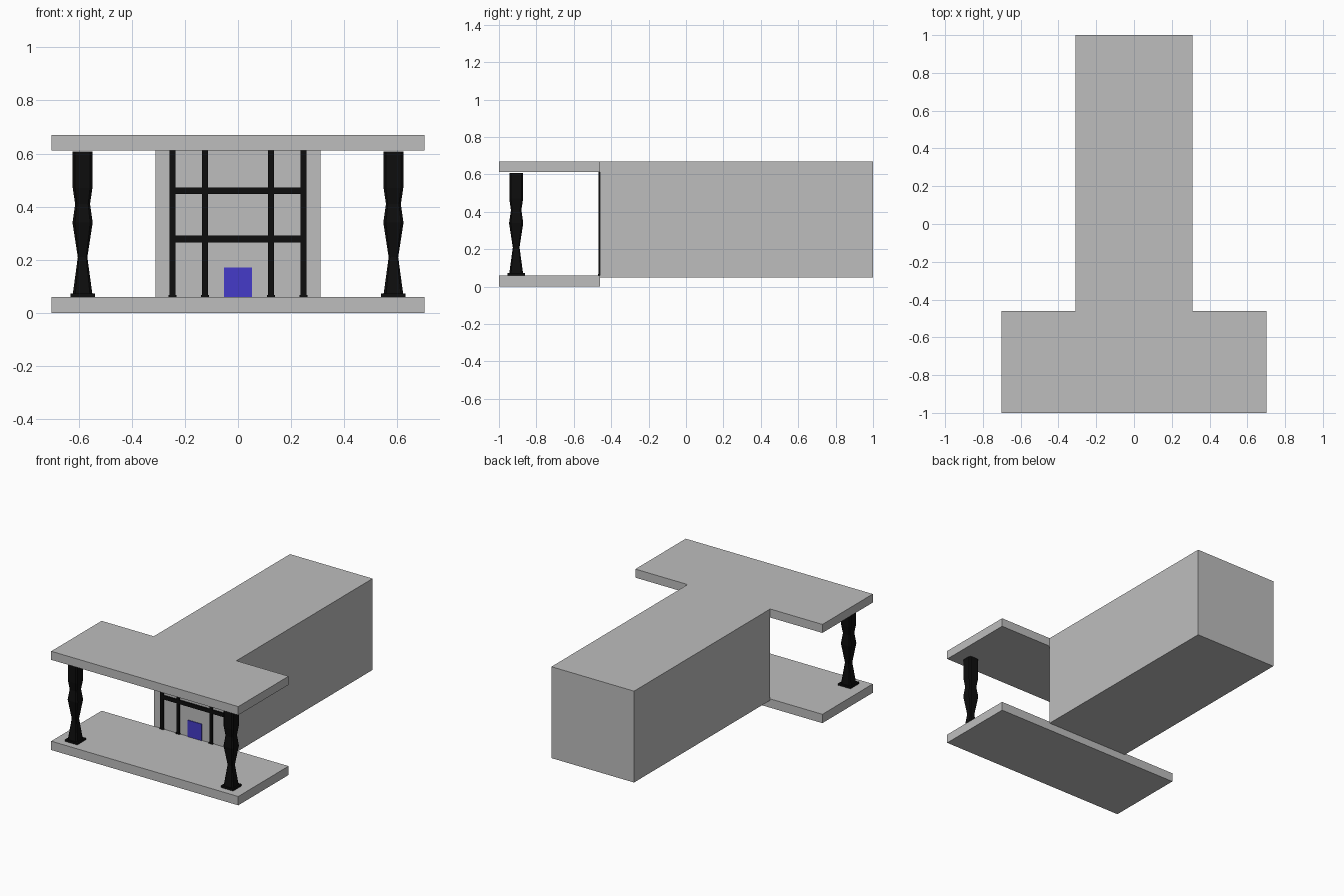
import bpy
import bmesh

cube = bpy.data.objects.get("Cube")
if cube:
    bpy.data.objects.remove(cube, do_unlink=True)


def material(name, rgb):
    mat = bpy.data.materials.new(name)
    mat.use_nodes = True
    mat.diffuse_color = (*rgb, 1)
    mat.node_tree.nodes["Principled BSDF"].inputs["Base Color"].default_value = (*rgb, 1)
    return mat


STONE = material("grey stone", (0.515, 0.515, 0.515))
BLACK = material("black iron", (0.004, 0.004, 0.004))
BLUE = material("blue door paint", (0.06, 0.044, 0.578))


def finish(name, bm, mat):
    bmesh.ops.recalc_face_normals(bm, faces=bm.faces)
    mesh = bpy.data.meshes.new(name)
    bm.to_mesh(mesh)
    bm.free()
    mesh.materials.append(mat)
    obj = bpy.data.objects.new(name, mesh)
    bpy.context.collection.objects.link(obj)
    return obj


def box(name, low, high, mat):
    bm = bmesh.new()
    bmesh.ops.create_cube(bm, size=1)
    for v in bm.verts:
        v.co = [h if c > 0 else l for c, l, h in zip(v.co, low, high)]
    return finish(name, bm, mat)


def loft(name, x, y, profile, mat, chamfer=0.25):
    """Stack chamfered square rings given as (height, half width)."""
    bm = bmesh.new()
    k = 1 - chamfer
    outline = [(1, -k), (1, k), (k, 1), (-k, 1), (-1, k), (-1, -k), (-k, -1), (k, -1)]
    rings = [[bm.verts.new((x + a * r, y + b * r, z)) for a, b in outline]
             for z, r in profile]
    n = len(outline)
    for lower, upper in zip(rings, rings[1:]):
        for i in range(n):
            j = (i + 1) % n
            bm.faces.new((lower[i], lower[j], upper[j], upper[i]))
    bm.faces.new(rings[0])
    bm.faces.new(rings[-1])
    return finish(name, bm, mat)


# Main hall and the two porch slabs
WALL = -0.46
box("main_hall", (-0.31, WALL, 0.05), (0.31, 1, 0.67), STONE)
box("porch_floor", (-0.702, -1, 0), (0.702, WALL, 0.06), STONE)
box("porch_roof", (-0.702, -1, 0.612), (0.702, WALL, 0.67), STONE)

# Waisted porch columns on square plinths
COLUMN = [(0.07, 0.037), (0.21, 0.018), (0.34, 0.038), (0.41, 0.028),
          (0.47, 0.037), (0.608, 0.037)]
for side, sx in (("left", 1), ("right", -1)):
    x, y = sx * 0.585, -0.908
    loft(side + "_column", x, y, COLUMN, BLACK)
    box(side + "_column_plinth", (x - 0.046, y - 0.046, 0.06), (x + 0.046, y + 0.046, 0.073), BLACK)

    # Upright wall bars with small feet
    for place, bx in (("inner", 0.124), ("outer", 0.246)):
        c = sx * bx
        box(f"{side}_{place}_bar", (c - 0.011, WALL - 0.009, 0.06), (c + 0.011, WALL, 0.612), BLACK)
        box(f"{side}_{place}_bar_foot", (c - 0.015, WALL - 0.011, 0.06), (c + 0.015, WALL, 0.067), BLACK)

# Cross rails
for name, z in (("lower_rail", 0.279), ("upper_rail", 0.46)):
    box(name, (-0.246, WALL - 0.009, z - 0.013), (0.246, WALL, z + 0.013), BLACK)

# Door plate
box("door", (-0.053, WALL - 0.005, 0.06), (0.053, WALL, 0.172), BLUE)
